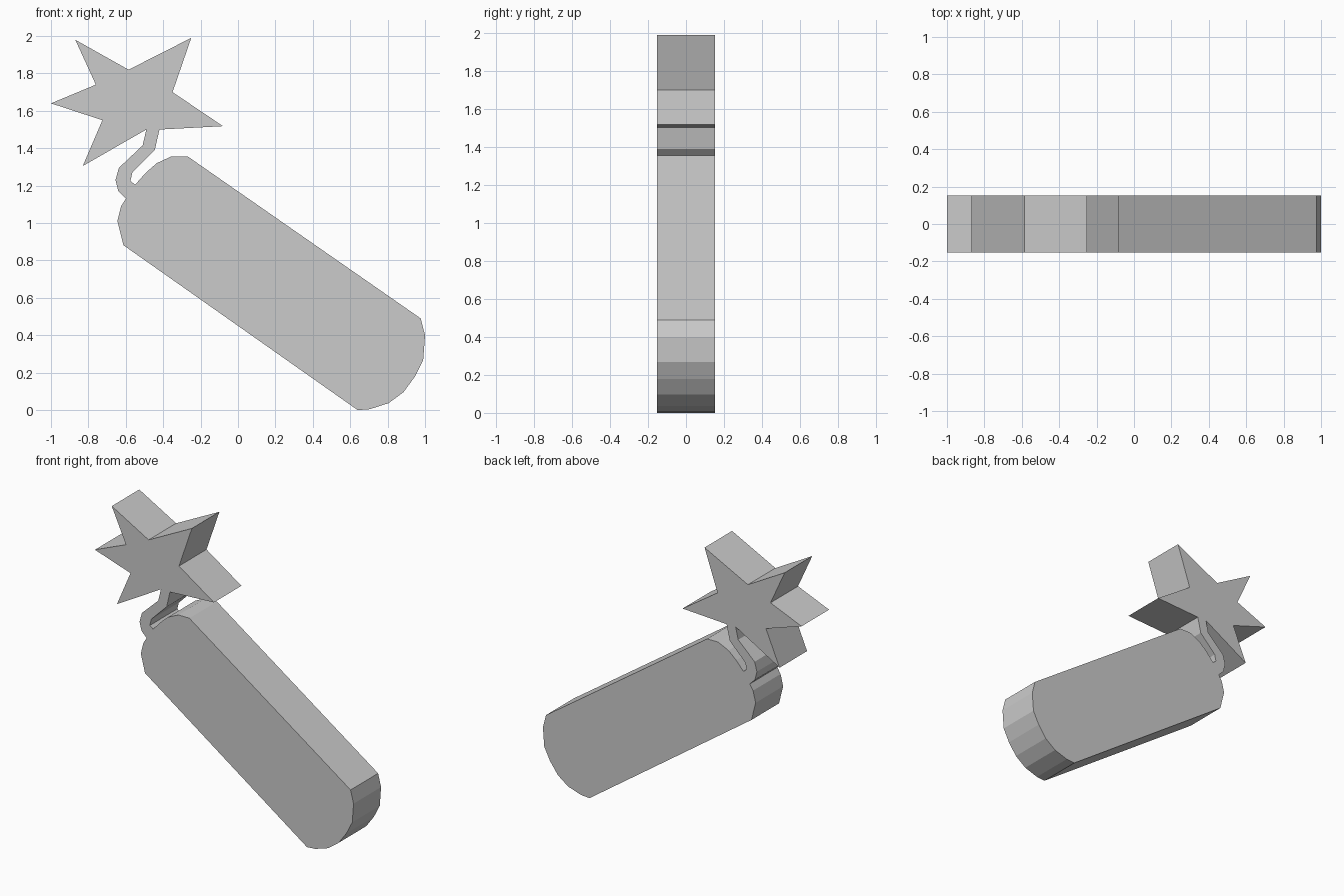
import bpy, bmesh

if "Cube" in bpy.data.objects:
    bpy.data.objects.remove(bpy.data.objects["Cube"])

HALF = 0.152  # half of the slab thickness

# Starburst, clockwise from the right of the fuse to its left
spark = [(-0.49, 1.50), (-0.83, 1.305), (-0.725, 1.55), (-1.0, 1.64),
         (-0.76, 1.74), (-0.87, 1.98), (-0.585, 1.82), (-0.25, 1.99),
         (-0.35, 1.70), (-0.08, 1.518), (-0.42, 1.50)]
# Two edges of the bent fuse
fuse_right = [(-0.445, 1.39), (-0.565, 1.27), (-0.575, 1.225), (-0.55, 1.205)]
fuse_left = [(-0.60, 1.13), (-0.64, 1.17), (-0.655, 1.23), (-0.637, 1.295),
             (-0.51, 1.415)]
# Stick body with rounded ends
body = [(-0.495, 1.267), (-0.435, 1.32), (-0.355, 1.357), (-0.27, 1.357),
        (0.977, 0.49), (1.0, 0.40), (0.99, 0.267), (0.945, 0.178),
        (0.885, 0.096), (0.805, 0.037), (0.705, 0.005), (0.64, 0.0),
        (-0.613, 0.882), (-0.645, 1.01), (-0.625, 1.09)]


def extrude_profile(name, points):
    bm = bmesh.new()
    face = bm.faces.new([bm.verts.new((x, -HALF, z)) for x, z in points])
    result = bmesh.ops.extrude_face_region(bm, geom=[face], use_keep_orig=True)
    back = [v for v in result["geom"] if isinstance(v, bmesh.types.BMVert)]
    bmesh.ops.translate(bm, verts=back, vec=(0, 2 * HALF, 0))
    bmesh.ops.recalc_face_normals(bm, faces=bm.faces[:])
    mesh = bpy.data.meshes.new(name)
    bm.to_mesh(mesh)
    bm.free()
    obj = bpy.data.objects.new(name, mesh)
    bpy.context.collection.objects.link(obj)
    return obj


# One continuous slab: spark, fuse and stick share a single outline
extrude_profile("dynamite_stick", spark + fuse_right + body + fuse_left)
